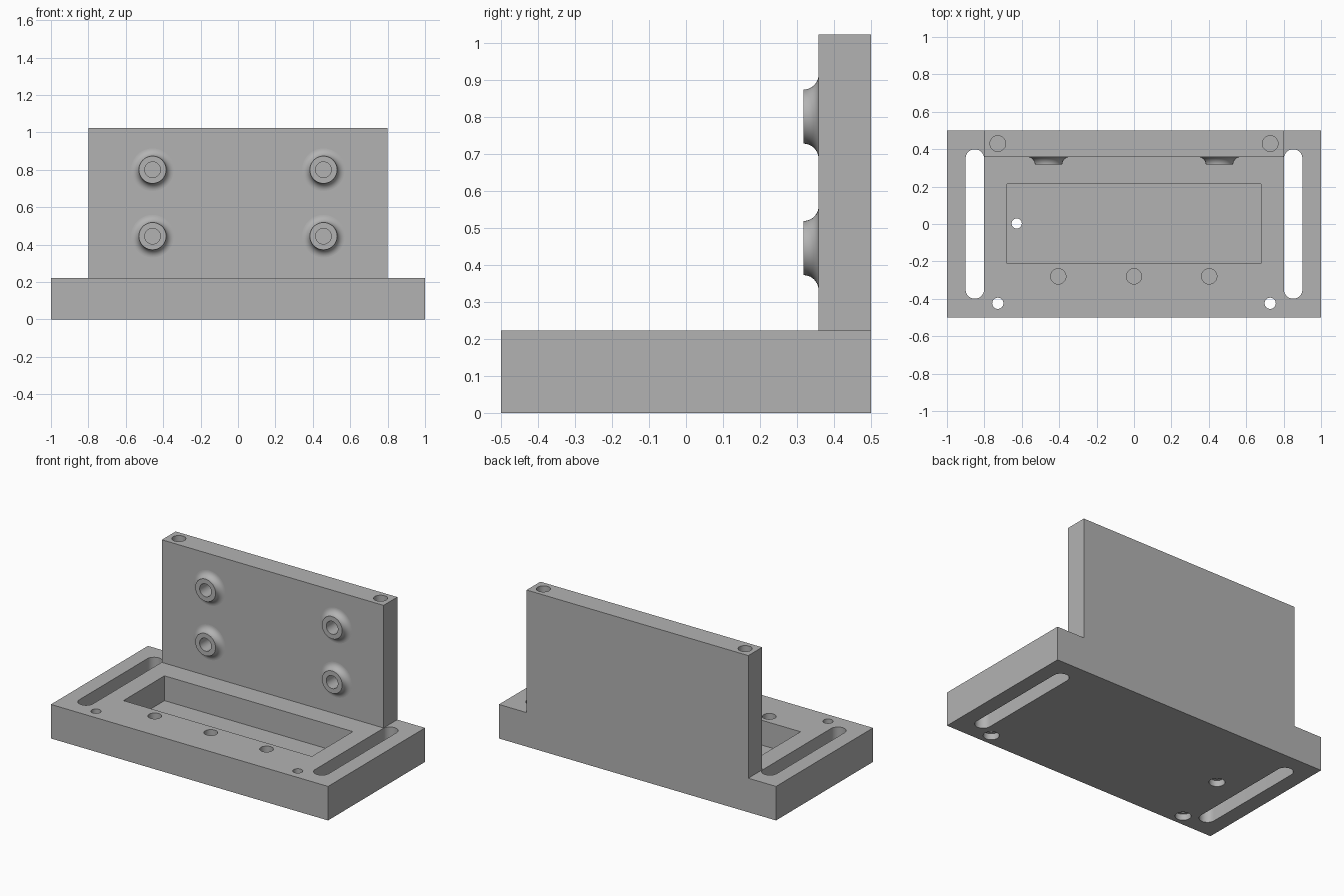
import bpy, bmesh, math
from mathutils import Matrix, Vector

if "Cube" in bpy.data.objects:
    bpy.data.objects.remove(bpy.data.objects["Cube"], do_unlink=True)

grey = bpy.data.materials.new("plain grey")
grey.use_nodes = True
colour = (0.45, 0.45, 0.45, 1)
grey.diffuse_color = colour
grey.node_tree.nodes["Principled BSDF"].inputs["Base Color"].default_value = colour


def finish(name, bm):
    bmesh.ops.recalc_face_normals(bm, faces=bm.faces)
    mesh = bpy.data.meshes.new(name)
    bm.to_mesh(mesh)
    bm.free()
    mesh.materials.append(grey)
    obj = bpy.data.objects.new(name, mesh)
    bpy.context.collection.objects.link(obj)
    return obj


def box(name, low, high):
    low, high = Vector(low), Vector(high)
    bm = bmesh.new()
    bmesh.ops.create_cube(bm, size=1, matrix=Matrix.Translation((low + high) / 2)
                          @ Matrix.Diagonal((*(high - low), 1)))
    return finish(name, bm)


def prism(name, outline, z0, z1):
    bm = bmesh.new()
    face = bm.faces.new([bm.verts.new((x, y, z0)) for x, y in outline])
    top = bmesh.ops.extrude_face_region(bm, geom=[face])["geom"]
    bmesh.ops.translate(bm, vec=(0, 0, z1 - z0),
                        verts=[v for v in top if isinstance(v, bmesh.types.BMVert)])
    return finish(name, bm)


def circle(x, y, r, n=40):
    return [(x + r * math.cos(math.tau * i / n), y + r * math.sin(math.tau * i / n))
            for i in range(n)]


def combine(target, tool, operation):
    mod = target.modifiers.new(operation.title(), "BOOLEAN")
    mod.operation = operation
    mod.solver = "EXACT"
    mod.object = tool
    bpy.context.view_layer.objects.active = target
    bpy.ops.object.modifier_apply(modifier=mod.name)
    bpy.data.objects.remove(tool, do_unlink=True)


def hole(x, y, r, z0, z1):
    combine(bracket, prism("hole_cutter", circle(x, y, r), z0, z1), "DIFFERENCE")


def flared_boss(x, z):
    # Turned profile: flat front face, concave fillet, foot sunk in the wall
    face_y, wall_y, r = 0.317, 0.358, 0.073
    f = wall_y - face_y
    profile = [(r + f * (1 - math.cos(t)), face_y + f * math.sin(t))
               for t in (math.pi / 2 * i / 10 for i in range(11))]
    profile.append((r + f, wall_y + 0.03))
    n = 48
    bm = bmesh.new()
    rings = [[bm.verts.new((x + px, py, z + pz)) for px, pz in circle(0, 0, pr, n)]
             for pr, py in profile]
    for a, b in zip(rings, rings[1:]):
        for i in range(n):
            j = (i + 1) % n
            bm.faces.new((a[i], a[j], b[j], b[i]))
    bm.faces.new(rings[0])
    bm.faces.new(rings[-1])
    return finish("boss", bm)


# Base plate and upright wall in one piece
bracket = box("mounting_bracket", (-1, -0.5, 0), (1, 0.5, 0.222))
combine(bracket, box("wall", (-0.8, 0.358, 0.1), (0.8, 0.5, 1.022)), "UNION")

# Flared bosses with blind bores
for x in (-0.457, 0.457):
    for z in (0.445, 0.8):
        combine(bracket, flared_boss(x, z), "UNION")
        bore = prism("bore", circle(0, 0, 0.042), -0.13, 0.05)
        bore.data.transform(Matrix.Translation((x, 0.317, z))
                            @ Matrix.Rotation(math.pi / 2, 4, "X"))
        combine(bracket, bore, "DIFFERENCE")

# Rectangular pocket
combine(bracket, box("pocket", (-0.68, -0.21, 0.06), (0.68, 0.213, 0.4)), "DIFFERENCE")

# Round-ended slots through the base
for x in (-0.851, 0.851):
    r, n = 0.0495, 20
    ends = [(x + r * math.cos(math.pi * i / n), 0.35 + r * math.sin(math.pi * i / n))
            for i in range(n + 1)]
    slot = ends + [(2 * x - px, -py) for px, py in ends]
    combine(bracket, prism("slot", slot, -0.1, 0.4), "DIFFERENCE")

# Blind holes in the base and in the top of the wall
for x in (-0.405, 0, 0.402):
    hole(x, -0.28, 0.041, 0.07, 0.4)
for x in (-0.728, 0.728):
    hole(x, 0.43, 0.042, 0.8, 1.2)

# Through holes, counterbored from below
for x, y, r in ((-0.728, -0.424, 0.03), (0.728, -0.424, 0.03), (-0.627, 0.003, 0.027)):
    hole(x, y, r, -0.1, 0.4)
    hole(x, y, 0.047, -0.1, 0.04)

bpy.ops.object.select_all(action="DESELECT")
bracket.select_set(True)
bpy.context.view_layer.objects.active = bracket
bpy.ops.object.shade_smooth_by_angle(angle=math.radians(30))
